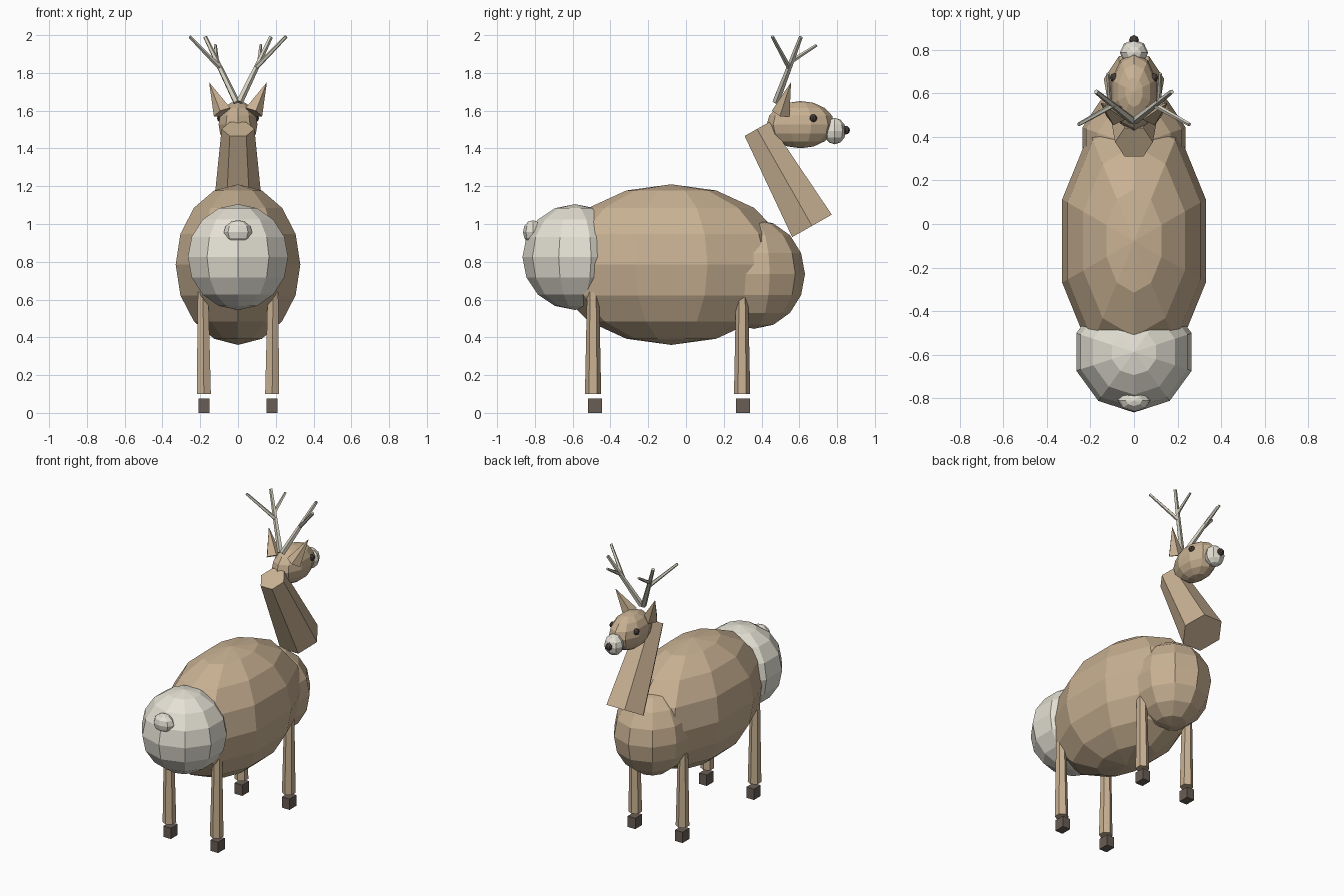
import bpy, bmesh
from math import sin, cos, pi
from mathutils import Vector, Matrix

if "Cube" in bpy.data.objects:
    bpy.data.objects.remove(bpy.data.objects["Cube"])


def material(name, rgb):
    m = bpy.data.materials.new(name)
    m.diffuse_color = (*rgb, 1)
    m.use_nodes = True
    m.node_tree.nodes["Principled BSDF"].inputs["Base Color"].default_value = m.diffuse_color
    return m


TAN = material("tan_fur", (0.58, 0.44, 0.29))
PALE = material("pale_fur", (0.78, 0.75, 0.66))
BONE = material("antler_bone", (0.66, 0.63, 0.53))
HOOF = material("hoof_brown", (0.14, 0.11, 0.09))
DARK = material("dark", (0.06, 0.045, 0.04))


def finish(bm, name, mat):
    bmesh.ops.recalc_face_normals(bm, faces=bm.faces[:])
    me = bpy.data.meshes.new(name)
    bm.to_mesh(me)
    bm.free()
    me.materials.append(mat)
    ob = bpy.data.objects.new(name, me)
    bpy.context.collection.objects.link(ob)
    return ob


def ellipsoid(name, centre, radii, mat, seg=10, rings=8):
    bm = bmesh.new()
    m = Matrix.Translation(centre) @ Matrix.Diagonal((*radii, 1))
    bmesh.ops.create_uvsphere(bm, u_segments=seg, v_segments=rings, radius=1, matrix=m)
    return finish(bm, name, mat)


def taper(name, a, b, ra, rb, mat, seg=6, side=Vector((1, 0, 0)), flat=1.0):
    """Faceted bar from a to b, first corner towards 'side'; rb = 0 makes a point."""
    a, b = Vector(a), Vector(b)
    d = (b - a).normalized()
    u = (side - d * side.dot(d)).normalized()
    v = d.cross(u) * flat
    bm = bmesh.new()

    def ring(c, r):
        return [bm.verts.new(c + (u * cos(2 * pi * i / seg) + v * sin(2 * pi * i / seg)) * r)
                for i in range(seg)]
    low = ring(a, ra)
    bm.faces.new(low)
    high = ring(b, rb) if rb else [bm.verts.new(b)]
    if rb:
        bm.faces.new(high)
    for i in range(seg):
        j = (i + 1) % seg
        bm.faces.new((low[i], low[j], high[j], high[i]) if rb else (low[i], low[j], high[0]))
    return finish(bm, name, mat)


# Torso
ellipsoid("body", (0, -0.078, 0.785), (0.347, 0.62, 0.425), TAN)
ellipsoid("chest", (0, 0.36, 0.735), (0.25, 0.27, 0.29), TAN)
ellipsoid("rump", (0, -0.588, 0.825), (0.279, 0.278, 0.28), PALE)
ellipsoid("tail", (0, -0.81, 0.957), (0.075, 0.053, 0.063), PALE, 8, 6)

# Neck and head
taper("neck", (0, 0.667, 0.99), (0, 0.376, 1.503), 0.139, 0.087, TAN)
ellipsoid("head", (0, 0.607, 1.526), (0.108, 0.18, 0.125), TAN)
ellipsoid("muzzle", (0, 0.787, 1.492), (0.065, 0.06, 0.07), PALE, 8, 6)
ellipsoid("nose", (0, 0.845, 1.497), (0.023, 0.023, 0.023), DARK, 8, 6)

for s, side in ((-1, "left"), (1, "right")):
    # Eyes and ears
    ellipsoid(f"{side}_eye", (s * 0.09, 0.673, 1.56), (0.021,) * 3, DARK, 8, 6)
    taper(f"{side}_ear", (s * 0.08, 0.503, 1.59), (s * 0.153, 0.556, 1.751),
          0.052, 0, TAN, 5, Vector((s, 0, 0)))

    # Antlers: main beam with a rear and a forward tine
    base, tip = Vector((s * 0.008, 0.476, 1.645)), Vector((s * 0.174, 0.608, 1.99))
    taper(f"{side}_antler_beam", base, tip, 0.019, 0.011, BONE, 5)
    taper(f"{side}_antler_rear_tine", base.lerp(tip, 0.53), (s * 0.255, 0.457, 1.992),
          0.013, 0.009, BONE, 5)
    taper(f"{side}_antler_front_tine", base.lerp(tip, 0.63), (s * 0.12, 0.692, 1.947),
          0.012, 0.008, BONE, 5)

    # Legs and hooves
    for end, y, hy in (("front", 0.297, 0.301), ("back", -0.492, -0.481)):
        taper(f"{end}_{side}_leg", (s * 0.181, y, 0.1), (s * 0.185, y, 0.64),
              0.043, 0.032, TAN, 6, Vector((0, 1, 0)))
        bm = bmesh.new()
        m = Matrix.Translation((s * 0.181, hy, 0.0375)) @ Matrix.Diagonal((0.058, 0.074, 0.075, 1))
        bmesh.ops.create_cube(bm, size=1, matrix=m)
        finish(bm, f"{end}_{side}_hoof", HOOF)
